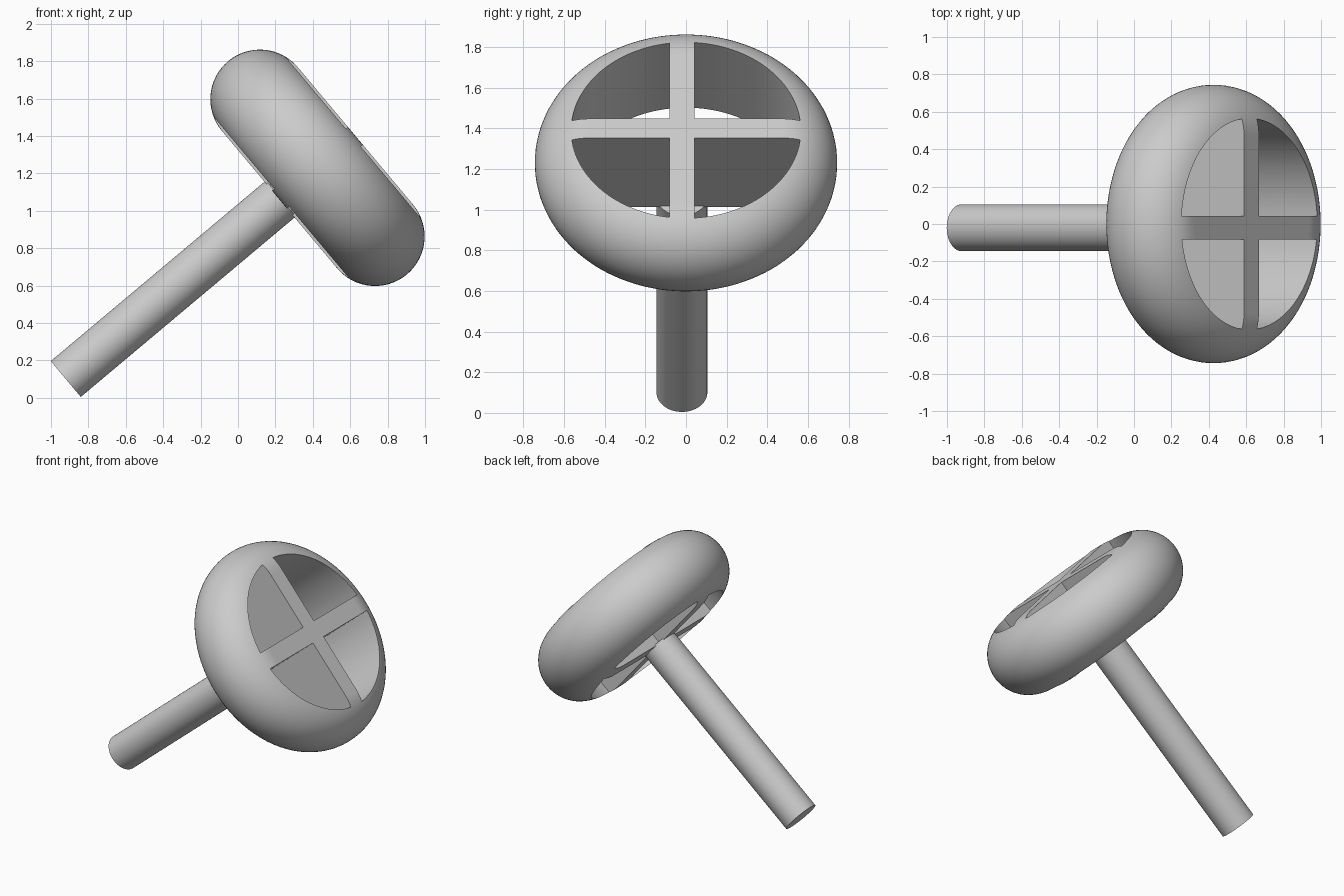
import bpy, bmesh, math
from mathutils import Matrix, Vector

TILT = math.radians(50)
CENTRE = Vector((0.425, 0, 1.23))
FRAME = Matrix.Translation(CENTRE) @ Matrix.Rotation(TILT, 4, 'Y')
FLAT_R, EDGE_R = 0.479, 0.265      # flat disc radius, rounded edge radius
HOLE_R, BAR = 0.565, 0.062         # opening radius, half width of the spokes
OFFSET_Y = -0.02                   # spoke and handle sit slightly off centre

cube = bpy.data.objects.get("Cube")
if cube:
    bpy.data.objects.remove(cube, do_unlink=True)

grey = bpy.data.materials.new("plain grey")
grey.use_nodes = True
GREY = (0.6, 0.6, 0.6, 1)
grey.diffuse_color = GREY
grey.node_tree.nodes["Principled BSDF"].inputs["Base Color"].default_value = GREY


def add_object(name, bm):
    bmesh.ops.recalc_face_normals(bm, faces=bm.faces)
    mesh = bpy.data.meshes.new(name)
    bm.to_mesh(mesh)
    bm.free()
    mesh.materials.append(grey)
    ob = bpy.data.objects.new(name, mesh)
    ob.matrix_world = FRAME
    bpy.context.collection.objects.link(ob)
    return ob


def select(ob):
    bpy.ops.object.select_all(action='DESELECT')
    ob.select_set(True)
    bpy.context.view_layer.objects.active = ob


# Wheel body: thick disc with a fully rounded rim, spun about its axis
bm = bmesh.new()
arc = [math.pi * (i / 32 - 0.5) for i in range(33)]
profile = [(0, -EDGE_R)]
profile += [(FLAT_R + EDGE_R * math.cos(a), EDGE_R * math.sin(a)) for a in arc]
profile += [(0, EDGE_R)]
verts = [bm.verts.new((r, 0, h)) for r, h in profile]
edges = [bm.edges.new(pair) for pair in zip(verts, verts[1:])]
bmesh.ops.spin(bm, geom=verts + edges, cent=(0, 0, 0), axis=(0, 0, 1),
               angle=math.tau, steps=128, use_duplicate=False)
bmesh.ops.remove_doubles(bm, verts=bm.verts, dist=1e-5)
# merge the flat discs into single faces
bmesh.ops.dissolve_limit(bm, angle_limit=math.radians(0.5),
                         verts=bm.verts, edges=bm.edges)
wheel = add_object("wheel", bm)

# Four quarter openings that leave a cross of spokes
bm = bmesh.new()
for sx in (-1, 1):
    for sy in (-1, 1):
        x0, y0 = sx * BAR, OFFSET_Y + sy * BAR
        start = math.asin(abs(y0) / HOLE_R)
        end = math.acos(BAR / HOLE_R)
        outline = [(x0, y0)]
        for i in range(33):
            a = start + (end - start) * i / 32
            outline.append((sx * HOLE_R * math.cos(a), sy * HOLE_R * math.sin(a)))
        face = bm.faces.new([bm.verts.new((x, y, -0.5)) for x, y in outline])
        top = bmesh.ops.extrude_face_region(bm, geom=[face])["geom"]
        bmesh.ops.translate(bm, vec=(0, 0, 1),
                            verts=[g for g in top if isinstance(g, bmesh.types.BMVert)])
cutter = add_object("opening_cutter", bm)
cutter.hide_render = True

cut = wheel.modifiers.new("openings", 'BOOLEAN')
cut.operation = 'DIFFERENCE'
cut.solver = 'EXACT'
cut.object = cutter
select(wheel)
bpy.ops.object.modifier_apply(modifier=cut.name)
bpy.data.objects.remove(cutter, do_unlink=True)

# Handle: straight round bar from the hub to the far end
bottom, top = -1.757, -0.255
bm = bmesh.new()
bmesh.ops.create_cone(bm, cap_ends=True, segments=64, radius1=0.125, radius2=0.125,
                      depth=top - bottom,
                      matrix=Matrix.Translation((0, OFFSET_Y, (top + bottom) / 2)))
handle = add_object("handle", bm)

for ob in (wheel, handle):
    select(ob)
    bpy.ops.object.shade_smooth_by_angle(angle=math.radians(30))
    weighted = ob.modifiers.new("even shading", 'WEIGHTED_NORMAL')
    weighted.keep_sharp = True
